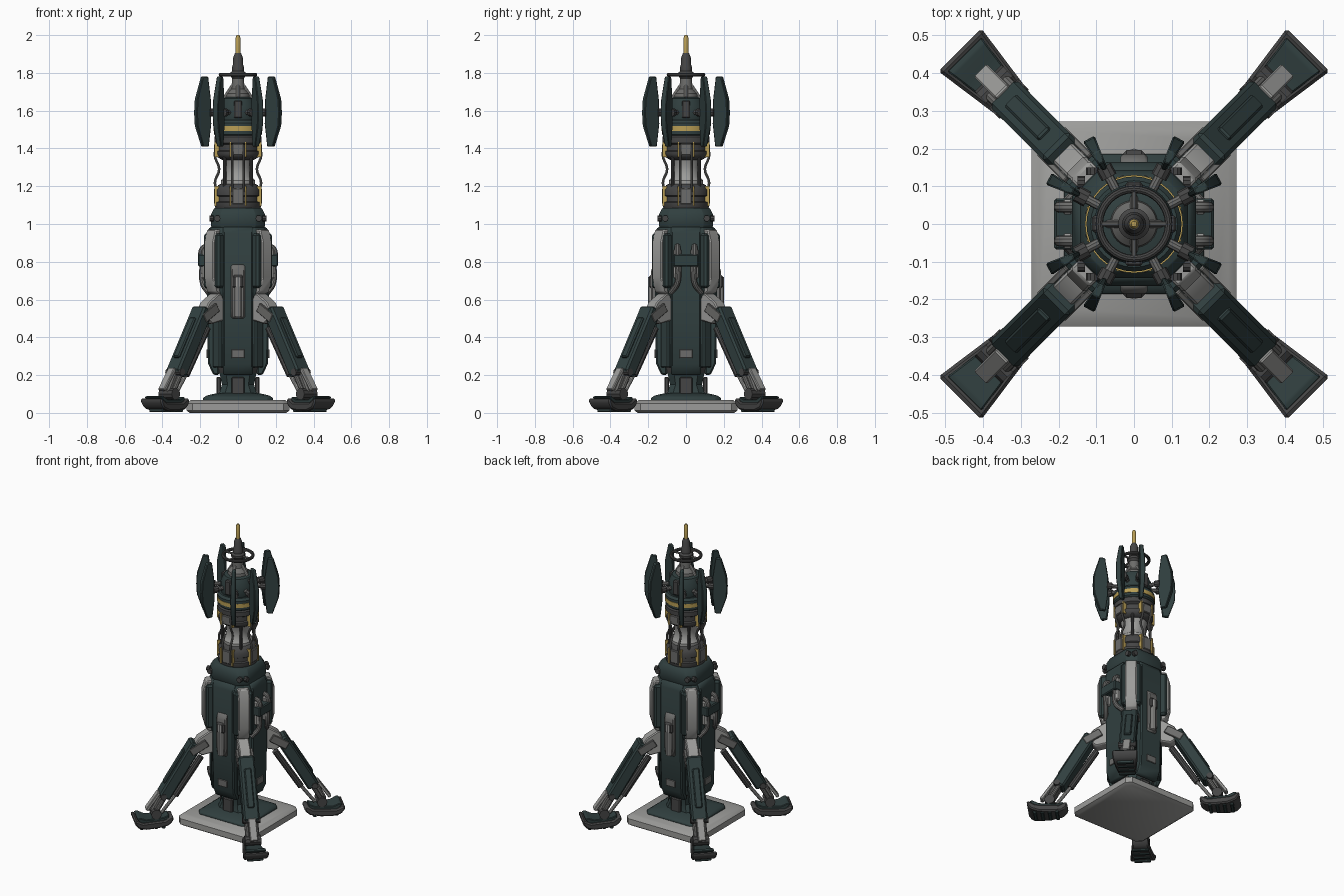
import bpy, bmesh, math
from mathutils import Vector, Matrix

cube = bpy.data.objects.get("Cube")
if cube:
    bpy.data.objects.remove(cube, do_unlink=True)


def material(name, r, g, b):
    m = bpy.data.materials.new(name)
    m.use_nodes = True
    m.diffuse_color = (r, g, b, 1)
    m.node_tree.nodes["Principled BSDF"].inputs["Base Color"].default_value = (r, g, b, 1)
    return m


TEAL = material("dark teal", .03, .05, .05)
LIGHT = material("light grey", .33, .33, .32)
MID = material("mid grey", .15, .15, .145)
DARK = material("dark grey", .06, .06, .06)
YELLOW = material("yellow", .48, .34, .09)

SIDES = [0, 90, 180, 270]
DIAGONALS = [45, 135, 225, 315]


def make(name, bm, mat, angles=(0,), bevel=0):
    """Bevel and shade a mesh, then place it around the vertical axis."""
    bmesh.ops.recalc_face_normals(bm, faces=bm.faces)
    if bevel:
        sharp = [e for e in bm.edges if e.calc_face_angle(0) > .5]
        bmesh.ops.bevel(bm, geom=sharp, offset=bevel, segments=1, affect='EDGES', clamp_overlap=True)
    for f in bm.faces:
        f.smooth = True
    for e in bm.edges:
        e.smooth = e.calc_face_angle(0) < .6
    me = bpy.data.meshes.new(name)
    bm.to_mesh(me)
    bm.free()
    me.materials.append(mat)
    for a in angles:
        ob = bpy.data.objects.new(name, me)
        ob.rotation_euler.z = math.radians(a)
        bpy.context.collection.objects.link(ob)


def stack(name, rings, mat, angles=(0,), bevel=0):
    """Skin a list of equal point rings and cap both ends."""
    bm = bmesh.new()
    loops = [[bm.verts.new(p) for p in ring] for ring in rings]
    n = len(loops[0])
    for a, b in zip(loops, loops[1:]):
        for i in range(n):
            j = (i + 1) % n
            bm.faces.new((a[i], a[j], b[j], b[i]))
    bm.faces.new(loops[0])
    bm.faces.new(loops[-1])
    make(name, bm, mat, angles, bevel)


def lathe(name, profile, mat, n=32):
    turn = [math.tau * i / n for i in range(n)]
    stack(name, [[(r * math.cos(t), r * math.sin(t), z) for t in turn] for r, z in profile], mat)


def octo(name, sections, mat, bevel=0):
    """Square column with cut corners; sections are half width, corner cut, height."""
    rings = []
    for w, c, z in sections:
        k = w - c
        rings.append([(w, -k, z), (w, k, z), (k, w, z), (-k, w, z),
                      (-w, k, z), (-w, -k, z), (-k, -w, z), (k, -w, z)])
    stack(name, rings, mat, bevel=bevel)


def prism(name, profile, width, mat, angles=(0,), bevel=0, shift=0):
    """Radius/height outline given thickness along the tangent."""
    w = width if callable(width) else lambda r: width
    stack(name, [[(r, shift + s * w(r), z) for r, z in profile] for s in (-1, 1)], mat, angles, bevel)


def block(name, r0, r1, z0, z1, half, mat, angles=(0,), bevel=.006, shift=0):
    prism(name, [(r0, z0), (r1, z0), (r1, z1), (r0, z1)], half, mat, angles, bevel, shift)


def beam(name, a, b, thick, half, mat, angles, bevel=.008, shift=0):
    a, b = Vector(a), Vector(b)
    n = (b - a).normalized().orthogonal() * thick / 2
    prism(name, [tuple(p) for p in (a - n, b - n, b + n, a + n)], half, mat, angles, bevel, shift)


def tube(name, points, radius, mat, angles=(0,), smooth=False):
    cu = bpy.data.curves.new(name, 'CURVE')
    cu.dimensions = '3D'
    cu.bevel_depth, cu.bevel_resolution, cu.use_fill_caps = radius, 3, True
    if smooth:
        sp = cu.splines.new('BEZIER')
        sp.bezier_points.add(len(points) - 1)
        for bp, p in zip(sp.bezier_points, points):
            bp.co = p
            bp.handle_left_type = bp.handle_right_type = 'AUTO'
        sp.resolution_u = 6
    else:
        sp = cu.splines.new('POLY')
        sp.points.add(len(points) - 1)
        for sp_point, p in zip(sp.points, points):
            sp_point.co = (*p, 1)
    ob = bpy.data.objects.new(name, cu)
    bpy.context.collection.objects.link(ob)
    bpy.context.view_layer.update()
    me = bpy.data.meshes.new_from_object(ob.evaluated_get(bpy.context.evaluated_depsgraph_get()))
    bm = bmesh.new()
    bm.from_mesh(me)
    bpy.data.objects.remove(ob)
    bpy.data.curves.remove(cu)
    bpy.data.meshes.remove(me)
    make(name, bm, mat, angles)


# Base plate and foot of the column
octo("base_plate", [(.255, .03, 0), (.272, .03, .012), (.272, .03, .05), (.25, .03, .068)], LIGHT)
octo("base_skirt", [(.185, .03, .066), (.185, .03, .08), (.165, .03, .092), (.11, .03, .105)], TEAL, .003)
octo("base_neck", [(.1, .03, .1), (.085, .03, .15), (.1, .035, .22)], TEAL)
block("base_lug", .09, .115, .09, .19, .035, DARK, SIDES)

# Column core, shoulder and collar
octo("lower_core", [(.09, .035, .19), (.115, .045, .24), (.118, .045, .64)], DARK)
octo("upper_core", [(.12, .05, .58), (.15, .055, .64), (.155, .055, .95), (.135, .05, .99)], TEAL, .004)
octo("collar", [(.128, .045, .96), (.143, .05, .99), (.143, .05, 1.05), (.125, .045, 1.085)], TEAL, .003)
prism("side_panel", [(.1, .2), (.13, .2), (.158, .26), (.165, .5), (.165, .95), (.15, .985), (.1, .985)],
      .08, TEAL, SIDES, .008)
block("side_hatch", .16, .168, .29, .335, .035, MID, SIDES, .002)
block("corner_rib", .12, .165, .24, .55, .03, TEAL, DIAGONALS)
prism("corner_panel", [(.15, .62), (.2, .64), (.222, .72), (.222, .9), (.2, .97), (.15, .97)],
      .036, LIGHT, DIAGONALS, .006)
block("corner_housing", .15, .207, .66, .95, .06, TEAL, DIAGONALS, .012)
for a in (-.11, .11):
    tube("collar_bolt", [(.13, a, 1.03), (.15, a, 1.03)], .017, DARK, SIDES)

# Pipe loops on the left and right
for s in (-1, 1):
    y = s * .045
    tube("pipe_loop", [(.15, y, .885), (.188, y, .87), (.19, y, .78), (.188, y, .69), (.155, y * 1.8, .635)],
         .015, MID, (0, 180), True)
    block("pipe_pod", .16, .192, .71, .87, .02, LIGHT, (0, 180), .008, y)
block("pipe_clamp", .15, .212, .775, .84, .068, TEAL, (0, 180))

# Canisters on the front and back
prism("canister_mount", [(.155, .5), (.175, .5), (.186, .56), (.186, .75), (.172, .785), (.155, .785)],
      .036, MID, (90, 270), .008)
tube("canister", [(.18, 0, .51), (.18, 0, .72)], .02, LIGHT, (90, 270))
block("canister_cap", .16, .196, .66, .73, .03, DARK, (90, 270), .01)

# Legs
prism("leg_bracket", [(.14, .49), (.23, .47), (.29, .52), (.25, .585), (.18, .63), (.14, .63)],
      .036, LIGHT, DIAGONALS, .006)
for s in (-1, 1):
    beam("leg_cheek", (.2, .56), (.3, .5), .05, .008, MID, DIAGONALS, .003, s * .045)
beam("leg_beam", (.262, .55), (.465, .205), .075, .05, TEAL, DIAGONALS, .01)
beam("leg_top_panel", (.33, .5), (.455, .29), .03, .022, TEAL, DIAGONALS, .006)
tube("leg_piston", [(.23, 0, .45), (.39, 0, .2)], .02, DARK, DIAGONALS)
tube("leg_piston_rod", [(.37, 0, .23), (.475, 0, .09)], .011, LIGHT, DIAGONALS)
for s in (-1, 1):
    tube("shin_rod", [(.44, s * .03, .24), (.52, s * .03, .1)], .014, MID, DIAGONALS)
beam("shin", (.455, .24), (.53, .1), .045, .022, MID, DIAGONALS)
beam("shin_cover", (.49, .235), (.57, .12), .02, .024, LIGHT, DIAGONALS, .004)
tube("knee_pin", [(.47, -.055, .215), (.47, .055, .215)], .02, DARK, DIAGONALS)
tube("ankle_pin", [(.515, -.05, .1), (.515, .05, .1)], .032, DARK, DIAGONALS)

# Feet
def foot_width(r):
    return .045 + max(0, r - .4) * .14

prism("foot_sole", [(.41, .045), (.44, .018), (.5, .01), (.58, .01), (.63, .025), (.655, .06),
                    (.65, .08), (.6, .055), (.46, .055), (.42, .08), (.405, .07)],
      foot_width, DARK, DIAGONALS, .008)
prism("foot_pad", [(.43, .05), (.61, .05), (.638, .084), (.62, .09), (.58, .072), (.47, .072), (.435, .086)],
      lambda r: foot_width(r) - .014, TEAL, DIAGONALS, .004)
for i in range(4):
    r = .46 + i * .045
    block("foot_tread", r, r + .02, .004, .03, .05, TEAL, DIAGONALS, .003)

# Neck: two banded drums around a slim waist
lathe("lower_drum", [(.11, 1.07), (.122, 1.09), (.122, 1.115), (.112, 1.12), (.112, 1.145), (.12, 1.15),
                     (.12, 1.18), (.105, 1.205), (.085, 1.215)], DARK)
lathe("waist", [(.09, 1.2), (.09, 1.23), (.074, 1.25), (.07, 1.3), (.078, 1.33), (.09, 1.37)], LIGHT)
lathe("upper_drum", [(.085, 1.34), (.11, 1.355), (.118, 1.37), (.118, 1.385), (.108, 1.39), (.108, 1.42),
                     (.125, 1.43), (.125, 1.46), (.11, 1.475)], DARK)
for z0, z1 in ((1.095, 1.2), (1.355, 1.435)):
    block("drum_plate", .1, .126, z0 + .01, z1 - .01, .03, MID, SIDES, .004)
    for s in (-1, 1):
        block("drum_stripe", .1, .124, z0, z1, .004, YELLOW, SIDES, 0, s * .042)
for s in (-1, 1):
    tube("neck_cable", [(.11, s * .03, 1.17), (.122, s * .03, 1.22), (.1, s * .03, 1.29),
                        (.122, s * .03, 1.36), (.115, s * .03, 1.42)], .007, MID, SIDES, True)
tube("neck_strut", [(.1, 0, 1.18), (.1, 0, 1.38)], .009, DARK, DIAGONALS)

# Head with its yellow band
lathe("head_base", [(.11, 1.46), (.126, 1.475), (.126, 1.535), (.115, 1.55)], TEAL)
lathe("head_band", [(.12, 1.492), (.13, 1.492), (.13, 1.518), (.12, 1.518)], YELLOW)
lathe("head", [(.1, 1.54), (.106, 1.56), (.106, 1.62), (.085, 1.665), (.05, 1.675)], TEAL)
block("head_rib", .07, .112, 1.56, 1.655, .022, DARK, SIDES)
lathe("head_cone", [(.065, 1.66), (.06, 1.69), (.035, 1.715), (.03, 1.79)], MID)
tube("head_brace", [(.07, 0, 1.67), (.03, 0, 1.73)], .01, LIGHT, SIDES)

# Eight paddles on stub arms
PADDLES = [s + d for s in SIDES for d in (28, 62)]
tube("paddle_arm", [(.09, 0, 1.59), (.17, 0, 1.59)], .013, MID, PADDLES)
tube("paddle_socket", [(.14, 0, 1.59), (.172, 0, 1.59)], .022, DARK, PADDLES)
prism("paddle", [(.178, 1.41), (.215, 1.41), (.252, 1.52), (.256, 1.59), (.252, 1.66), (.217, 1.78),
                 (.182, 1.78), (.165, 1.66), (.162, 1.53)],
      lambda r: .007 + (r - .16) * .11, TEAL, PADDLES, .004)

# Halo ring, spire and tip
lathe("halo_hub", [(.03, 1.77), (.042, 1.785), (.042, 1.8), (.03, 1.81)], DARK)
circle = [(.092 * math.cos(math.tau * i / 32), .092 * math.sin(math.tau * i / 32), 1.79) for i in range(33)]
tube("halo_ring", circle, .01, DARK)
tube("halo_spoke", [(.03, 0, 1.79), (.092, 0, 1.79)], .007, MID, SIDES)
lathe("spire", [(.03, 1.8), (.032, 1.83), (.026, 1.845), (.026, 1.88), (.016, 1.905)], DARK, 16)
lathe("spire_tip", [(.013, 1.9), (.013, 1.985), (.007, 2)], YELLOW, 16)
